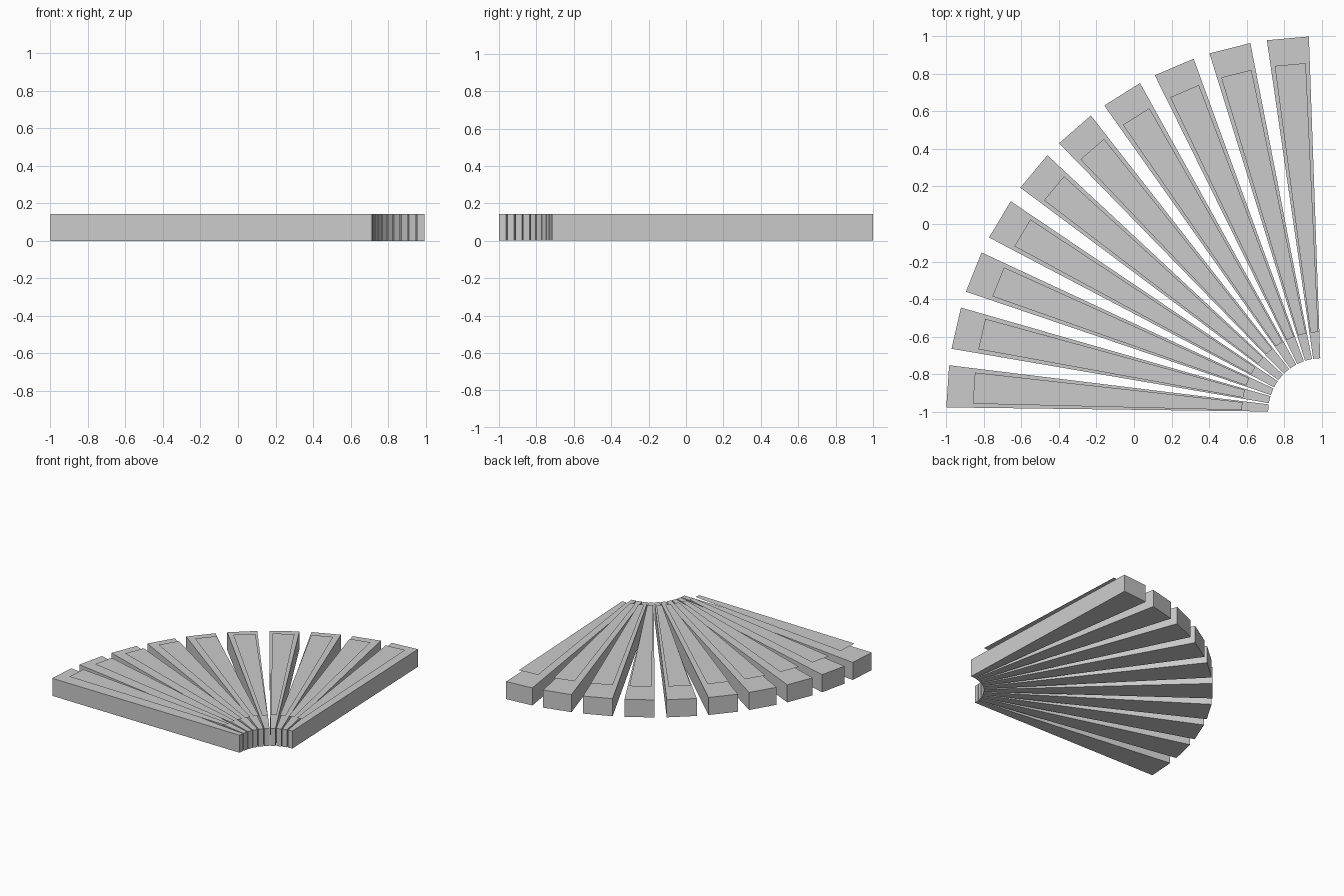
import bpy
import math
from mathutils import Matrix

cube = bpy.data.objects.get("Cube")
if cube:
    bpy.data.objects.remove(cube, do_unlink=True)

stone = bpy.data.materials.new("light_grey")
stone.use_nodes = True
GREY = (0.6, 0.6, 0.6, 1)
stone.diffuse_color = GREY
stone.node_tree.nodes["Principled BSDF"].inputs["Base Color"].default_value = GREY

COUNT, STEP, FIRST = 10, 9.0, 3.85
BODY_TOP, PANEL_Z = 0.144, 0.187


def outline(r0, r1, w0, w1, z):
    """Tapered four-cornered outline pointing along +x, counter-clockwise."""
    return [(r0, -w0, z), (r1, -w1, z), (r1, w1, z), (r0, w0, z)]


def add_part(name, verts, faces, angle):
    """Make a mesh turned about the shared pivot of the fan."""
    mesh = bpy.data.meshes.new(name)
    mesh.from_pydata(verts, [], faces)
    mesh.transform(Matrix.Translation((1, -1, 0)) @ Matrix.Rotation(angle, 4, "Z"))
    mesh.materials.append(stone)
    mesh.update()
    obj = bpy.data.objects.new(name, mesh)
    bpy.context.collection.objects.link(obj)


# Closed sides and caps of a tapered block
BLOCK = [(3, 2, 1, 0), (4, 5, 6, 7)]
BLOCK += [(i, (i + 1) % 4, (i + 1) % 4 + 4, i + 4) for i in range(4)]

for i in range(COUNT):
    angle = math.radians(180 - FIRST - STEP * i)
    # Tapered step block
    body = [v for z in (0, BODY_TOP) for v in outline(0.284, 1.998, 0.019, 0.1125, z)]
    add_part(f"step_block_{i + 1}", body, BLOCK, angle)
    # Single-sheet tread panel floating just above the block
    add_part(f"tread_panel_{i + 1}", outline(0.424, 1.858, 0.021, 0.083, PANEL_Z),
             [(0, 1, 2, 3)], angle)
